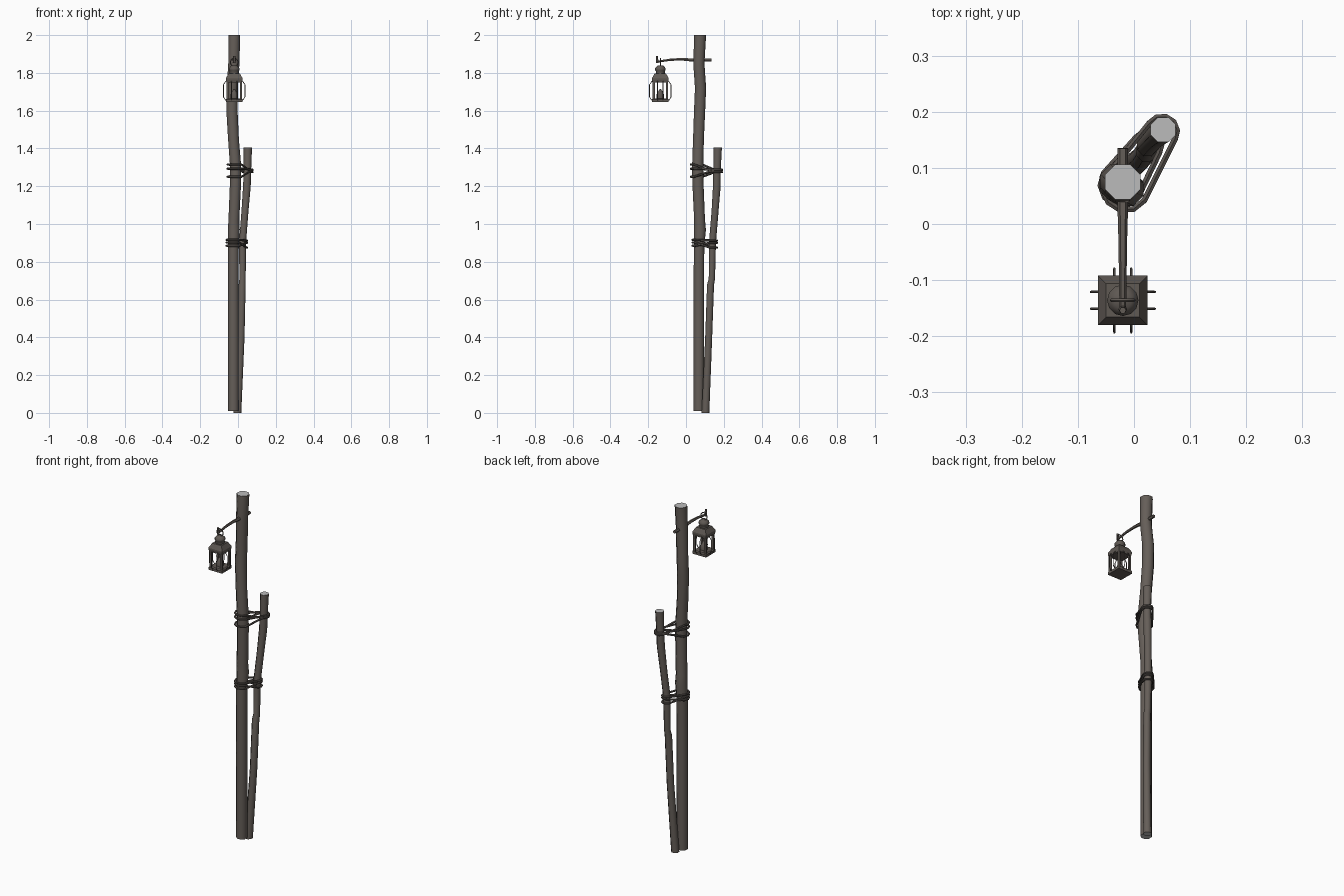
import bpy, bmesh, math
from mathutils import Vector

if "Cube" in bpy.data.objects:
    bpy.data.objects.remove(bpy.data.objects["Cube"])


def material(name, rgb):
    m = bpy.data.materials.new(name)
    m.diffuse_color = (*rgb, 1)
    m.use_nodes = True
    m.node_tree.nodes["Principled BSDF"].inputs["Base Color"].default_value = m.diffuse_color
    return m


WOOD = material("weathered wood", (0.13, 0.112, 0.098))
CUT = material("pale cut wood", (0.5, 0.5, 0.5))
ROPE = material("dark rope", (0.095, 0.083, 0.074))
METAL = material("aged metal", (0.115, 0.1, 0.088))


def finish(name, bm, mats, smooth=False):
    bmesh.ops.recalc_face_normals(bm, faces=bm.faces)
    me = bpy.data.meshes.new(name)
    bm.to_mesh(me)
    bm.free()
    ob = bpy.data.objects.new(name, me)
    bpy.context.collection.objects.link(ob)
    for m in mats:
        me.materials.append(m)
    if smooth:
        bpy.ops.object.select_all(action='DESELECT')
        ob.select_set(True)
        bpy.context.view_layer.objects.active = ob
        bpy.ops.object.shade_smooth_by_angle(angle=math.radians(50))
    return ob


def sweep(bm, path, radii, sides, ref, closed=False, level=False):
    """Tube along a path; level keeps every ring horizontal."""
    pts = [Vector(p) for p in path]
    n = len(pts)
    rings = []
    for i, p in enumerate(pts):
        a = pts[i - 1] if (i or closed) else p
        b = pts[(i + 1) % n] if (i < n - 1 or closed) else p
        t = Vector((0, 0, 1)) if level else (b - a).normalized()
        u = t.cross(Vector(ref)).normalized()
        v = t.cross(u)
        ring = []
        for k in range(sides):
            w = 2 * math.pi * (k + 0.5) / sides
            ring.append(bm.verts.new(p + (u * math.cos(w) + v * math.sin(w)) * radii[i]))
        rings.append(ring)
    for i in range(n if closed else n - 1):
        r, s = rings[i], rings[(i + 1) % n]
        for k in range(sides):
            j = (k + 1) % sides
            bm.faces.new((r[k], r[j], s[j], s[k]))
    if not closed:
        for r in (rings[0], rings[-1]):
            f = bm.faces.new(r)
            f.material_index = 1 if level else 0


# Two crooked poles: (x, y, z, radius)
def pole(name, rows, sides):
    bm = bmesh.new()
    sweep(bm, [r[:3] for r in rows], [r[3] for r in rows], sides, (0, 1, 0), level=True)
    finish(name, bm, [WOOD, CUT], True)


pole("tall_pole", [(-.024, .068, .01, .03), (-.024, .068, .5, .03), (-.024, .069, .88, .03),
                   (-.022, .074, .97, .034), (-.022, .072, 1.02, .031), (-.013, .063, 1.22, .032),
                   (-.013, .062, 1.31, .032), (-.024, .066, 1.45, .031), (-.032, .072, 1.6, .032),
                   (-.03, .077, 1.72, .032), (-.022, .068, 1.85, .032), (-.02, .075, 2, .034)], 8)
pole("short_pole", [(-.003, .103, 0, .022), (.016, .12, .4, .02), (.022, .13, .68, .02),
                    (.024, .137, .71, .018), (.024, .14, .9, .02), (.037, .154, 1.07, .02),
                    (.047, .163, 1.2, .022), (.05, .164, 1.28, .021), (.052, .168, 1.405, .024)], 8)


# Rope lashings: loops around both poles, tilted between the two sides
def lashing(name, a, ra, b, rb, heights):
    bm = bmesh.new()
    base = math.atan2(b[1] - a[1], b[0] - a[0])
    for za, zb in heights:
        path = []
        for (cx, cy), r, z, turn in ((a, ra, za, math.pi / 2), (b, rb, zb, -math.pi / 2)):
            for k in range(6):
                w = base + turn + math.pi * k / 5
                path.append((cx + r * math.cos(w), cy + r * math.sin(w), z))
        sweep(bm, path, [.006] * len(path), 6, (0, 0, 1), closed=True)
    finish(name, bm, [ROPE], True)


lashing("upper_lashing", (-.015, .064), .04, (.05, .165), .027,
        [(1.315, 1.275), (1.293, 1.288), (1.25, 1.285)])
lashing("lower_lashing", (-.023, .07), .037, (.024, .14), .025,
        [(.916, .912), (.902, .875), (.885, .9)])

# Branch arm poking through the tall pole, with an upturned tip
bm = bmesh.new()
X, Y = -.02, -.136
sweep(bm, [(X, .135, 1.868), (X, .05, 1.867), (X, -.02, 1.872), (X, -.08, 1.87),
           (X, -.148, 1.86)], [.009, .01, .008, .007, .006], 6, (1, 0, 0))
sweep(bm, [(X, -.152, 1.852), (X, -.154, 1.89)], [.008, .006], 6, (1, 0, 0))
finish("branch_arm", bm, [WOOD], True)

# Hanging ring
bm = bmesh.new()
loop = [(X + .02 * math.cos(k * math.pi / 6), Y, 1.856 + .021 * math.sin(k * math.pi / 6))
        for k in range(12)]
sweep(bm, loop, [.003] * 12, 5, (0, 1, 0), closed=True)
finish("hanging_ring", bm, [METAL], True)


def stack(name, rows, sides, turn=0):
    """Solid of stacked rings: (radius, z)."""
    bm = bmesh.new()
    rings = []
    for r, z in rows:
        rings.append([bm.verts.new((X + r * math.cos(turn + 2 * math.pi * k / sides),
                                    Y + r * math.sin(turn + 2 * math.pi * k / sides), z))
                      for k in range(sides)])
    for a, b in zip(rings, rings[1:]):
        for k in range(sides):
            j = (k + 1) % sides
            bm.faces.new((a[k], a[j], b[j], b[k]))
    bm.faces.new(rings[0])
    bm.faces.new(rings[-1])
    finish(name, bm, [METAL], sides > 4)


# Lantern roof, chimney, base and candle
Q, D = math.sqrt(2), math.pi / 4
stack("lantern_roof", [(.041 * Q, 1.75), (.044 * Q, 1.765), (.044 * Q, 1.772), (.03 * Q, 1.797)], 4, D)
stack("lantern_chimney", [(.024, 1.795), (.024, 1.81), (.028, 1.815), (.028, 1.825), (.016, 1.838)], 12)
stack("lantern_base", [(.044 * Q, 1.645), (.044 * Q, 1.66), (.038 * Q, 1.665)], 4, D)
stack("candle_holder", [(.02, 1.664), (.02, 1.685), (.012, 1.70), (.003, 1.715)], 8)

# Corner posts and the guard wires on each side
bm = bmesh.new()
for sx in (-1, 1):
    for sy in (-1, 1):
        x, y = X + sx * .035, Y + sy * .035
        sweep(bm, [(x, y, 1.66), (x, y, 1.755)], [.008, .008], 4, (0, 1, 0))
finish("lantern_posts", bm, [METAL])

bm = bmesh.new()
for side in range(4):
    c, s = round(math.cos(side * math.pi / 2)), round(math.sin(side * math.pi / 2))
    for o in (-.015, .015):
        prof = [(.038, 1.757), (.046, 1.754), (.057, 1.738), (.057, 1.672), (.046, 1.656), (.04, 1.656)]
        path = [(X + c * d - s * o, Y + s * d + c * o, z) for d, z in prof]
        sweep(bm, path, [.0022] * 6, 5, (-s, c, 0))
finish("guard_wires", bm, [METAL], True)
